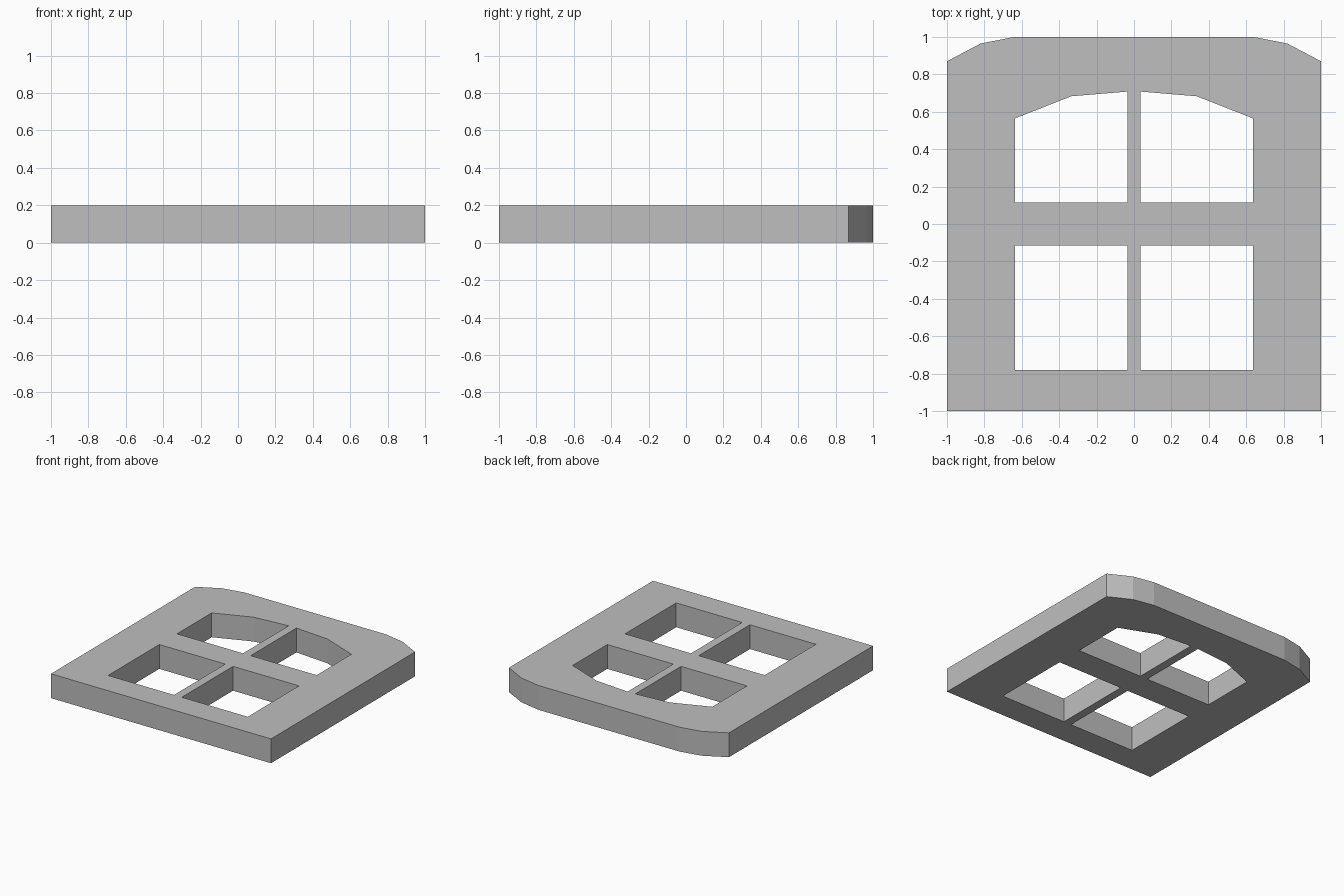
import bpy
import bmesh

cube = bpy.data.objects.get("Cube")
if cube:
    bpy.data.objects.remove(cube, do_unlink=True)

THICKNESS = 0.2

# Single plain grey
grey = bpy.data.materials.new("plain grey")
grey.use_nodes = True
colour = (0.52, 0.52, 0.52, 1)
grey.diffuse_color = colour
grey.node_tree.nodes["Principled BSDF"].inputs["Base Color"].default_value = colour


def mirror(points):
    return [(-x, y) for x, y in reversed(points)]


# Outer edge with shallow curved top corners
right_edge = [(1, -1), (1, 0.87), (0.82, 0.965), (0.64, 1)]
outline = right_edge + mirror(right_edge)

# Pane openings: arched upper pair, rectangular lower pair
inner, outer = 0.035, 0.635
upper_pane = [(inner, 0.115), (outer, 0.115), (outer, 0.565),
              (0.335, 0.683), (inner, 0.708)]
lower_pane = [(inner, -0.78), (outer, -0.78), (outer, -0.115), (inner, -0.115)]

loops = [outline]
for pane in (upper_pane, lower_pane):
    loops += [pane, mirror(pane)]

# Fill the flat profile around the openings, then give it thickness
bm = bmesh.new()
for loop in loops:
    verts = [bm.verts.new((x, y, 0)) for x, y in loop]
    for a, b in zip(verts, verts[1:] + verts[:1]):
        bm.edges.new((a, b))
bmesh.ops.triangle_fill(bm, use_beauty=True, use_dissolve=False,
                        edges=bm.edges[:], normal=(0, 0, 1))
extruded = bmesh.ops.extrude_face_region(bm, geom=bm.faces[:],
                                         use_keep_orig=True)
top = [v for v in extruded["geom"] if isinstance(v, bmesh.types.BMVert)]
bmesh.ops.translate(bm, verts=top, vec=(0, 0, THICKNESS))
bmesh.ops.recalc_face_normals(bm, faces=bm.faces[:])

mesh = bpy.data.meshes.new("window_frame")
bm.to_mesh(mesh)
bm.free()
mesh.materials.append(grey)
frame = bpy.data.objects.new("window_frame", mesh)
bpy.context.collection.objects.link(frame)
